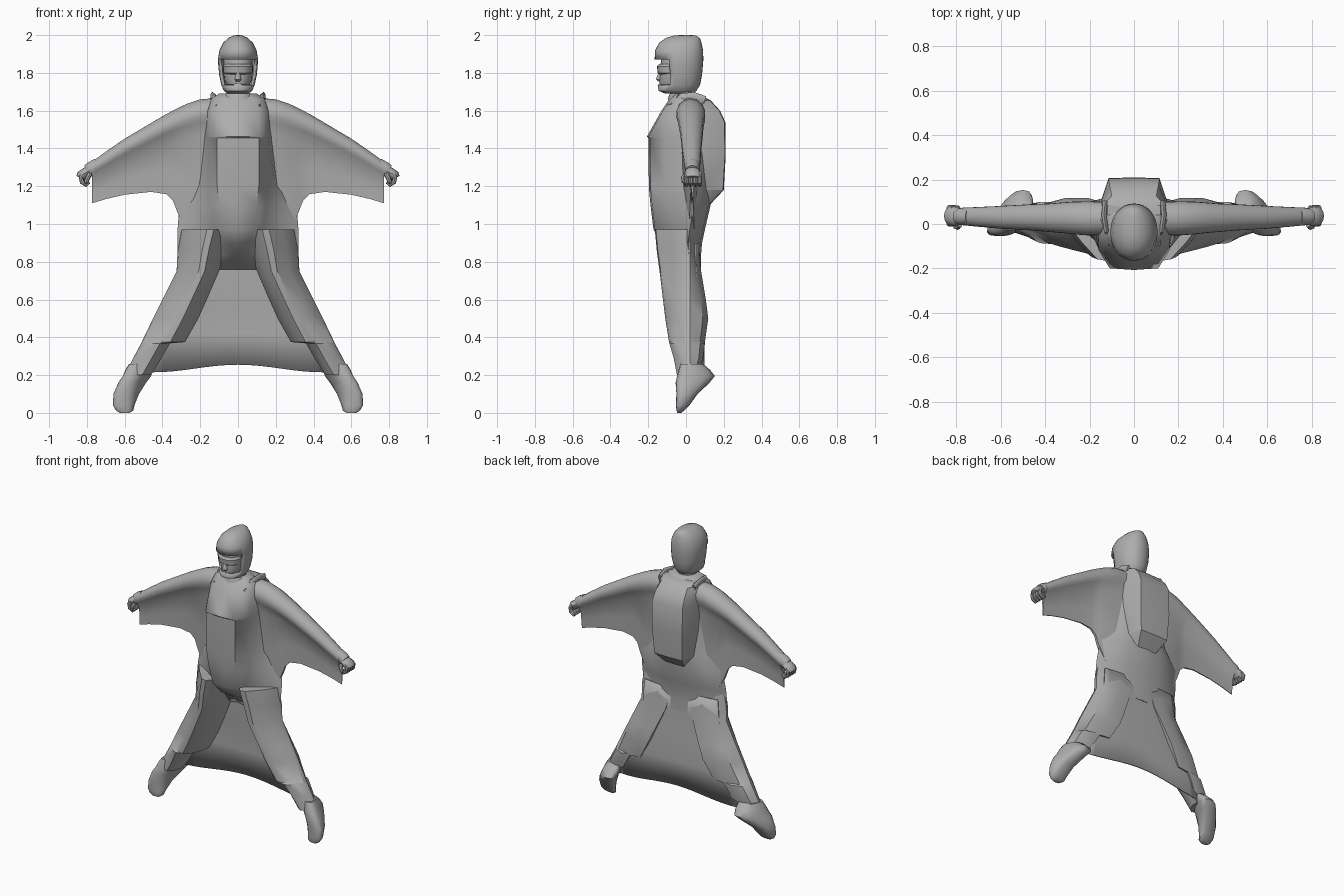
import bpy, bmesh, math
from mathutils import Vector

grey = bpy.data.materials.new("suit_grey")
grey.diffuse_color = (0.42, 0.42, 0.42, 1)


def finish(name, bm, angle=40, mirror=False, solid=0.0, drop=None):
    """Turn a bmesh into a smooth-by-angle object."""
    bmesh.ops.recalc_face_normals(bm, faces=bm.faces)
    if drop:
        gone = [f for f in bm.faces if drop(f.calc_center_median())]
        bmesh.ops.delete(bm, geom=gone, context='FACES')
    me = bpy.data.meshes.new(name)
    bm.to_mesh(me)
    bm.free()
    ob = bpy.data.objects.new(name, me)
    bpy.context.collection.objects.link(ob)
    me.materials.append(grey)
    if solid:
        m = ob.modifiers.new("thickness", 'SOLIDIFY')
        m.thickness, m.offset = solid, -1
    if mirror:
        m = ob.modifiers.new("mirror", 'MIRROR')
        m.use_clip = False
        m.use_mirror_merge = False
    bpy.ops.object.select_all(action='DESELECT')
    ob.select_set(True)
    bpy.context.view_layer.objects.active = ob
    bpy.ops.object.shade_smooth_by_angle(angle=math.radians(angle))
    return ob


def loft(name, rings, caps=True, closed=True, **kw):
    """Skin a list of point rings."""
    bm = bmesh.new()
    vs = [[bm.verts.new(p) for p in r] for r in rings]
    n = len(rings[0])
    for a, b in zip(vs, vs[1:]):
        for i in range(n if closed else n - 1):
            j = (i + 1) % n
            bm.faces.new((a[i], a[j], b[j], b[i]))
    if caps:
        bm.faces.new(vs[0])
        bm.faces.new(vs[-1])
    return finish(name, bm, **kw)


def oval(z, cx, cy, rx, ry, n=24, p=2.0, skew=0.0):
    """Level superellipse ring; skew slides x along y."""
    pts = []
    for i in range(n):
        t = 2 * math.pi * i / n
        c, s = math.cos(t), math.sin(t)
        y = math.copysign(abs(s) ** (2 / p), s) * ry
        x = math.copysign(abs(c) ** (2 / p), c) * rx
        pts.append((cx + x + skew * y, cy + y, z))
    return pts


def tube(name, path, radii, n=10, squash=1.0, **kw):
    """Round tube along a path, squashed along its second axis."""
    P = [Vector(p) for p in path]
    rings = []
    for i, p in enumerate(P):
        d = (P[min(i + 1, len(P) - 1)] - P[max(i - 1, 0)]).normalized()
        u = Vector((0, 1, 0)) if abs(d.y) < .8 else Vector((0, 0, 1))
        v = d.cross(u).normalized()
        u = v.cross(d)
        rings.append([p + radii[i] * (u * math.cos(2 * math.pi * k / n)
                      + v * squash * math.sin(2 * math.pi * k / n)) for k in range(n)])
    return loft(name, rings, **kw)


# torso: z, half width, side y, front y, front half width, back y
rings = []
for z, w, sy, yf, wf, yb in [
        (1.69, .08, -.01, -.06, .05, .06), (1.665, .15, .02, -.085, .09, .09),
        (1.60, .18, .03, -.13, .11, .11), (1.462, .20, .03, -.207, .11, .12),
        (1.455, .20, .03, -.198, .11, .12), (1.2, .24, .03, -.197, .11, .13),
        (1.1, .31, .04, -.188, .10, .13), (.97, .32, .02, -.172, .08, .10),
        (.90, .32, .01, -.13, .05, .085), (.84, .32, .015, -.04, .04, .08),
        (.76, .31, .03, .045, .04, .08)]:
    half = [(wf, yf + .008), (wf + .05, yf * .62 + sy * .38), (wf * .4 + w * .6 + .01, yf * .25 + sy * .75),
            (w, sy), (w * .72, sy + (yb - sy) * .6), (w * .4, yb - .01)]
    rings.append([(0, yf, z)] + [(x, y, z) for x, y in half] + [(0, yb, z)]
                 + [(-x, y, z) for x, y in reversed(half)])
loft("torso", rings, angle=50)

# arm wing: arm tube on the leading edge, thin web hanging below
rings = []
for x, top, bot, r, yc, t in [
        (.10, 1.668, .90, .075, .025, .05), (.20, 1.66, .93, .078, .025, .04),
        (.27, 1.637, .96, .075, .027, .03), (.32, 1.613, 1.06, .07, .028, .02),
        (.345, 1.60, 1.125, .068, .028, .015), (.38, 1.582, 1.158, .065, .028, .012),
        (.46, 1.535, 1.17, .06, .03, .008), (.60, 1.452, 1.155, .052, .03, .005),
        (.70, 1.383, 1.132, .045, .032, .005), (.772, 1.33, 1.11, .04, .034, .004)]:
    zc = top - r
    ring = [(x, yc + r * math.cos(a), zc + r * math.sin(a))
            for a in [math.radians(-35 + 25 * k) for k in range(11)]]
    zm = zc - r - .03
    ring += [(x, yc - t - .006, zm), (x, yc - t, (zm + bot) / 2), (x, .03 - t / 2, bot),
             (x, .03 + t / 2, bot), (x, yc + t, (zm + bot) / 2), (x, yc + t + .006, zm)]
    rings.append(ring)
loft("arm_wing", rings, mirror=True, angle=50)

# legs: z, inner x, outer x, front y, back y
rings = []
for z, xi, xo, yf, yb in [
        (.97, .04, .30, -.165, .05), (.86, .07, .32, -.155, .07), (.75, .10, .325, -.14, .08),
        (.60, .165, .40, -.122, .105), (.50, .21, .45, -.11, .118), (.375, .28, .51, -.09, .10),
        (.368, .36, .513, -.088, .10), (.29, .405, .555, -.065, .09), (.20, .46, .60, -.048, .06)]:
    w = xo - xi
    rings.append([(xi, yb, z), (xi, yb * .35, z), (xi + .16 * w, yf * .65, z), (xi + .34 * w, yf, z),
                  (xi + .48 * w, yf + .006, z), (xi + .75 * w, yf * .5, z),
                  (xo - .005, -.005, z), (xo, .02, z), (xo - .2 * w, yb * .75, z), (xi + .4 * w, yb, z)])
loft("leg", rings, mirror=True, angle=35)

# tail wing: curved sheet between the legs
rings = []
for z, w, y in [(.90, .28, .075), (.75, .29, .075), (.6, .35, .09), (.42, .42, .10), (.235, .45, .098)]:
    rings.append([(w * k / 8, y - .02 * abs(k / 8) ** 3,
                   z + (.02 * math.cos(math.pi * k / 8) if z < .3 else 0)) for k in range(-8, 9)])
loft("tail_wing", rings, caps=False, closed=False, solid=.008)

# boots: pointed down with the heel behind and inward
loft("boot", [oval(z, cx, cy, rx, ry, 16, 2.6, -.35) for z, cx, cy, rx, ry in [
    (.26, .515, .03, .055, .06), (.225, .525, .045, .062, .085), (.195, .535, .053, .062, .10),
    (.16, .56, .035, .062, .09), (.10, .592, .005, .062, .056), (.04, .605, -.018, .054, .036),
    (.012, .60, -.03, .045, .02), (0, .60, -.036, .025, .01)]], mirror=True, angle=45)

# parachute pack: z, half width at base, half width at back, back y
rings = []
for z, wa, wb, y in [(1.675, .12, .09, .09), (1.655, .14, .10, .13), (1.60, .15, .11, .18),
                     (1.54, .155, .115, .208), (1.36, .155, .115, .21), (1.18, .14, .105, .20),
                     (1.10, .10, .07, .125)]:
    rings.append([(-wa, .04, z), (-wa, .085, z), (-wb, y - .004, z), (0, y, z),
                  (wb, y - .004, z), (wa, .085, z), (wa, .04, z)])
loft("parachute_pack", rings, angle=28)

# shoulder straps
tube("shoulder_strap", [(.13, .10, 1.655), (.135, .04, 1.675), (.125, -.03, 1.668), (.112, -.09, 1.62)],
     [.022, .024, .022, .014], squash=.5, mirror=True)

# neck and collar
loft("neck", [oval(z, 0, -.015, r, r, 20) for z, r in [(1.64, .085), (1.675, .07), (1.69, .062), (1.74, .06)]])
loft("collar", [oval(z, 0, -.015, r, r * .95, 20) for z, r in
                [(1.66, .085), (1.68, .08), (1.69, .073), (1.68, .066)]])

# open-face helmet
loft("helmet", [oval(z, 0, cy, rx, ry, 32, 2.15) for z, cy, rx, ry in [
    (1.69, -.035, .055, .075), (1.705, -.045, .075, .10), (1.735, -.038, .088, .112),
    (1.79, -.035, .10, .12), (1.835, -.036, .104, .125), (1.872, -.037, .106, .129),
    (1.92, -.037, .098, .127), (1.96, -.03, .078, .112), (1.985, -.017, .052, .09),
    (1.997, -.005, .025, .06), (2.0, 0, .008, .03)]],
    solid=.014, drop=lambda c: 1.735 < c.z < 1.87 and c.y < -.085)

# face, nose and goggles
loft("face", [oval(z, 0, cy, rx, ry, 20) for z, cy, rx, ry in [
    (1.695, -.07, .025, .05), (1.715, -.065, .05, .075), (1.76, -.055, .072, .087),
    (1.82, -.05, .08, .088), (1.88, -.045, .075, .085)]])
loft("nose", [oval(z, 0, y, rx, ry, 10) for z, y, rx, ry in [
    (1.755, -.138, .012, .008), (1.765, -.14, .018, .02), (1.785, -.137, .013, .016), (1.82, -.13, .01, .01)]])
loft("mouth", [oval(z, 0, -.135, rx, ry, 12) for z, rx, ry in
               [(1.728, .015, .005), (1.736, .026, .012), (1.744, .015, .008)]])
loft("goggles", [oval(z, 0, -.05, rx, ry, 24, 2.4) for z, rx, ry in
                 [(1.792, .066, .088), (1.80, .078, .10), (1.835, .08, .104), (1.848, .07, .092)]], angle=30)

# cuff, palm, curled fingers and thumb
tube("cuff", [(.74, .034, 1.315), (.775, .034, 1.293), (.795, .034, 1.28)], [.036, .039, .036], 14, mirror=True)
tube("palm", [(.775, .034, 1.29), (.805, .034, 1.272), (.828, .036, 1.255), (.835, .036, 1.243)],
     [.034, .043, .044, .036], 12, squash=.65, mirror=True)
for i in range(4):
    y = .001 + .024 * i
    tube(f"finger_{i + 1}", [(.815, y, 1.268), (.832, y, 1.25), (.826, y, 1.222),
                             (.804, y, 1.208), (.788, y, 1.222)],
         [.011, .0125, .0125, .012, .009], 8, mirror=True)
tube("thumb", [(.785, -.002, 1.265), (.795, -.014, 1.245), (.803, -.012, 1.225), (.806, .002, 1.215)],
     [.013, .013, .012, .009], 8, mirror=True)
